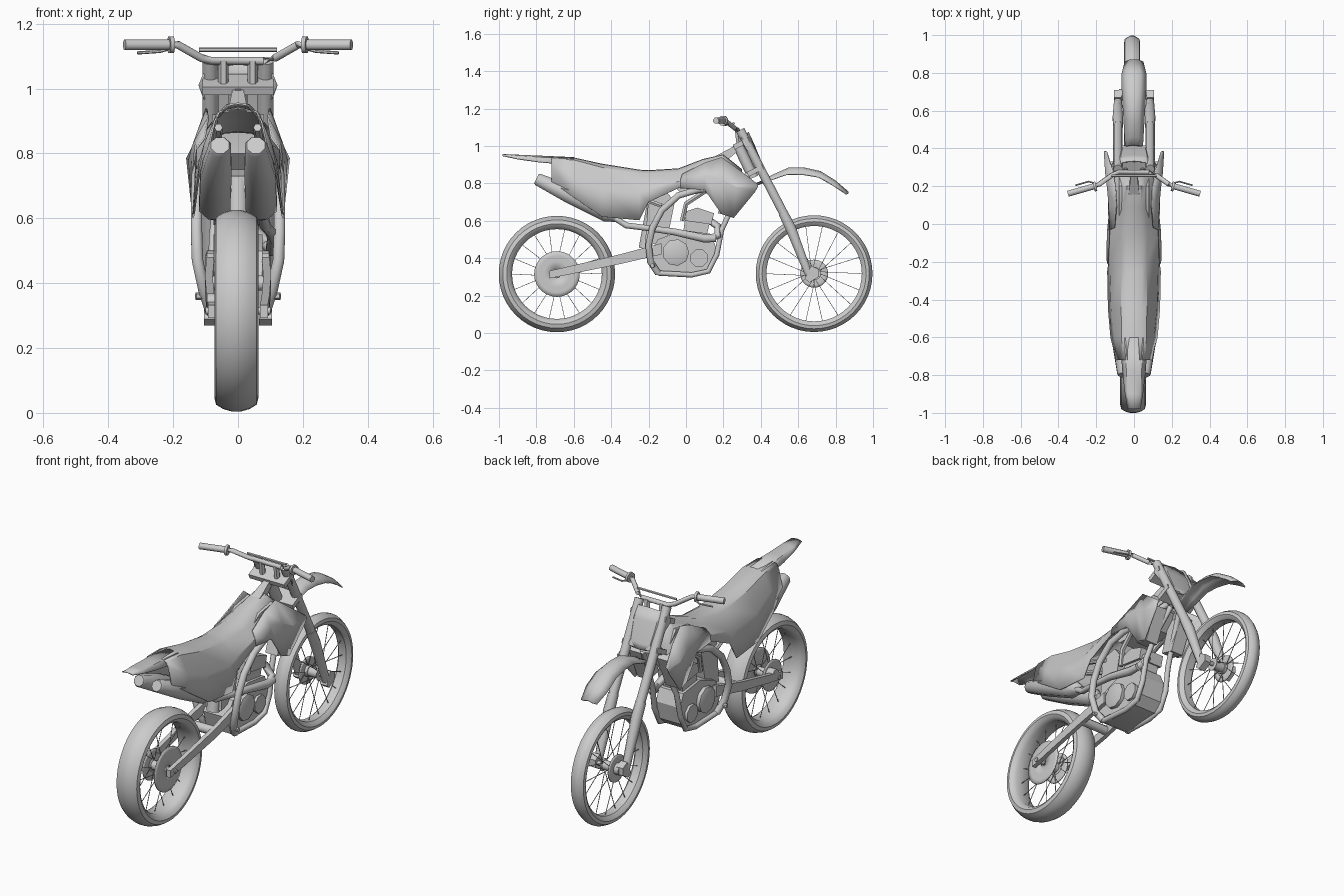
import bpy, bmesh
from math import sin, cos, pi, radians
from mathutils import Vector

if "Cube" in bpy.data.objects:
    bpy.data.objects.remove(bpy.data.objects["Cube"])

grey = bpy.data.materials.new("plain grey")
grey.use_nodes = True
grey.diffuse_color = (0.6, 0.6, 0.6, 1)
grey.node_tree.nodes["Principled BSDF"].inputs["Base Color"].default_value = (0.6, 0.6, 0.6, 1)


def finish(bm, name, angle=35):
    bmesh.ops.recalc_face_normals(bm, faces=bm.faces)
    me = bpy.data.meshes.new(name)
    bm.to_mesh(me)
    bm.free()
    ob = bpy.data.objects.new(name, me)
    bpy.context.collection.objects.link(ob)
    me.materials.append(grey)
    bpy.ops.object.select_all(action='DESELECT')
    ob.select_set(True)
    bpy.context.view_layer.objects.active = ob
    bpy.ops.object.shade_smooth_by_angle(angle=radians(angle))
    return ob


def skin(bm, rows, closed=False, wrap=False):
    """Joins rows of points with quads."""
    vs = [[bm.verts.new(p) for p in r] for r in rows]
    n, m = len(vs), len(vs[0])
    for i in range(n if wrap else n - 1):
        for j in range(m if closed else m - 1):
            a, b = vs[i], vs[(i + 1) % n]
            bm.faces.new((a[j], a[(j + 1) % m], b[(j + 1) % m], b[j]))
    return vs


def add_tube(bm, pts, radii, n=8):
    pts = [Vector(p) for p in pts]
    rows = []
    for i, p in enumerate(pts):
        t = (pts[min(i + 1, len(pts) - 1)] - pts[max(i - 1, 0)]).normalized()
        u = t.cross(Vector((1, 0, 0)) if abs(t.x) < 0.8 else Vector((0, 0, 1))).normalized()
        v = t.cross(u)
        r = radii[i] if isinstance(radii, (list, tuple)) else radii
        rows.append([p + r * (cos(2 * pi * (k + .5) / n) * u + sin(2 * pi * (k + .5) / n) * v) for k in range(n)])
    vs = skin(bm, rows, closed=True)
    bm.faces.new(vs[0])
    bm.faces.new(vs[-1])


def tube(name, pts, radii, n=8, mirror=False):
    for side in ((1, -1) if mirror else (1,)):
        bm = bmesh.new()
        add_tube(bm, [(side * x, y, z) for x, y, z in pts], radii, n)
        finish(bm, name if not mirror else ("left_" if side > 0 else "right_") + name, 50)


def slab(name, outline, x0, x1):
    """Side outline (y, z) extruded across x."""
    bm = bmesh.new()
    vs = skin(bm, [[(x, y, z) for y, z in outline] for x in (x0, x1)], closed=True)
    bm.faces.new(vs[0])
    bm.faces.new(vs[1])
    return finish(bm, name, 30)


def shell(name, rows, mirror_x=True, thick=0.006):
    """Half cross-sections mirrored over x and given thickness."""
    bm = bmesh.new()
    full = [[(-x, y, z) for x, y, z in reversed(r) if x > 0] + list(r) for r in rows]
    skin(bm, full)
    ob = finish(bm, name, 32)
    mod = ob.modifiers.new("thickness", 'SOLIDIFY')
    mod.thickness = thick
    return ob


def wheel(name, cx, cy, cz, R, ri, w):
    prof = [(.55, ri), (.85, ri + .012), (1, ri + .4 * (R - ri)), (.92, ri + .7 * (R - ri)),
            (.6, R - .008), (.2, R)]
    prof = [(w * a, r) for a, r in prof]
    prof += [(-a, r) for a, r in reversed(prof)]
    bm = bmesh.new()
    rows = [[(cx + a, cy + r * cos(t), cz + r * sin(t)) for a, r in prof]
            for t in (2 * pi * k / 48 for k in range(48))]
    skin(bm, rows, closed=True, wrap=True)
    finish(bm, name + "_tyre", 40)
    bm = bmesh.new()
    for k in range(18):
        s = 1 if k % 2 else -1
        t = 2 * pi * k / 18
        q = t + (.35 if k % 4 < 2 else -.35)
        add_tube(bm, [(cx + s * .03, cy + .03 * cos(q), cz + .03 * sin(q)),
                      (cx, cy + (ri + .005) * cos(t), cz + (ri + .005) * sin(t))], .002, 4)
    finish(bm, name + "_spokes")
    tube(name + "_hub", [(cx - .04, cy, cz), (cx - .035, cy, cz), (cx + .035, cy, cz), (cx + .04, cy, cz)],
         [.036, .026, .026, .036], 12)
    tube(name + "_axle", [(-.1, cy, cz), (.1, cy, cz)], .012)


def disc(name, x, cy, cz, radii, holes):
    """Flat ring with a circle of cut-out windows."""
    n = holes * 4
    bm = bmesh.new()
    rows = [[(x, cy + r * cos(2 * pi * k / n), cz + r * sin(2 * pi * k / n)) for k in range(n)] for r in radii]
    skin(bm, rows, closed=True)
    bm.faces.ensure_lookup_table()
    bmesh.ops.delete(bm, geom=[f for f in bm.faces if n <= f.index < 2 * n and f.index % 4 < 2], context='FACES')
    ob = finish(bm, name)
    ob.modifiers.new("thickness", 'SOLIDIFY').thickness = .006


# Wheels, sprocket and brake discs
wheel("front_wheel", -.01, .685, .317, .312, .255, .042)
wheel("rear_wheel", -.005, -.69, .315, .311, .24, .068)
disc("rear_sprocket", .052, -.69, .315, (.02, .07, .098, .122), 7)
disc("rear_brake_disc", -.052, -.69, .315, (.02, .05, .07, .085), 7)
disc("front_brake_disc", -.052, .685, .317, (.02, .045, .06, .075), 7)

# Front forks with clamps and axle lugs
tube("fork_upper", [(.085, .29, 1.085), (.085, .545, .595)], .025, 10, True)
tube("fork_lower", [(.085, .52, .64), (.085, .56, .56), (.085, .665, .29)], [.028, .03, .021], 8, True)
for s in (1, -1):
    slab("axle_lug", [(.635, .29), (.66, .27), (.71, .30), (.71, .34), (.67, .36)], s * .065, s * .105)
tube("front_axle_sleeve", [(-.08, .685, .317), (-.03, .685, .317)], .032, 10)
for name, y, z in (("upper_clamp", .31, 1.02), ("lower_clamp", .385, .875)):
    slab(name, [(y - .05, z - .04), (y + .03, z), (y + .02, z + .025), (y - .06, z - .015)], -.11, .11)
tube("steering_head", [(0, .275, 1.01), (0, .36, .83)], .03, 10)
tube("steering_bracket", [(0, .17, .92), (0, .29, 1.0)], [.04, .02], 4)

# Handlebar, crossbar, grips and levers
half = [(.08, .275, 1.085), (.115, .26, 1.095), (.185, .21, 1.135), (.21, .2, 1.135), (.35, .16, 1.135)]
tube("handlebar", [(-x, y, z) for x, y, z in reversed(half)] + half, .013, 8)
tube("crossbar", [(-.12, .255, 1.12), (.12, .255, 1.12)], .007, 6)
tube("grip", [(.21, .2, 1.135), (.35, .16, 1.135)], .017, 8, True)
tube("lever_mount", [(.2, .2, 1.135), (.213, .197, 1.135)], .028, 8, True)
tube("lever", [(.205, .215, 1.125), (.24, .225, 1.115), (.31, .205, 1.11)], .005, 6, True)
tube("bar_riser", [(.045, .285, 1.0), (.045, .275, 1.085)], .016, 6, True)

# Number plate
shell("number_plate", [[(0, .335, 1.075), (.06, .33, 1.07), (.1, .29, 1.065)],
                       [(0, .365, 1.01), (.07, .36, 1.01), (.122, .31, 1.01)],
                       [(0, .41, .90), (.06, .405, .90), (.085, .37, .91)],
                       [(0, .42, .87), (.045, .415, .87), (.06, .39, .88)]])

# Front mudguard: spine, edge and drooping skirt
guard = [(.38, .80, .045, .0), (.46, .845, .05, .025), (.55, .885, .055, .035), (.63, .885, .06, .035),
         (.72, .865, .065, .03), (.80, .815, .067, .025), (.87, .755, .05, .012)]
shell("front_mudguard", [[(0, y, z), (w * .5, y, z - .006), (w, y - .01, z - d)] for y, z, w, d in guard])

# Seat and side panels: centre, seat edge, belt, lower edge
body = [(-.72, .942, .93, .06, .90, .075, .81, .095), (-.6, .938, .925, .066, .83, .105, .725, .125),
        (-.45, .905, .885, .068, .77, .122, .622, .138), (-.25, .873, .855, .07, .75, .128, .603, .142),
        (-.2, .87, .853, .07, .77, .128, .7, .135), (-.04, .88, .86, .07, .81, .128, .775, .132),
        (.09, .93, .905, .062, .84, .12, .765, .133), (.2, .955, .925, .06, .86, .11, .765, .125),
        (.3, .875, .86, .05, .82, .09, .765, .1)]
shell("seat_and_panels", [[(0, y, a), (.6 * w1, y, a - .003), (w1, y, b), (w2, y, c), (w3, y, d)]
                          for y, a, b, w1, c, w2, d, w3 in body])
shell("rear_mudguard", [[(0, -.6, .94), (.05, -.6, .932), (.075, -.6, .90)],
                        [(0, -.78, .948), (.04, -.78, .94), (.062, -.78, .915)],
                        [(0, -.9, .953), (.035, -.9, .948), (.048, -.9, .932)],
                        [(0, -.98, .957), (.022, -.98, .954), (.034, -.98, .95)]])

# Radiator shrouds, flared towards the front wheel
for s in (1, -1):
    bm = bmesh.new()
    skin(bm, [[(s * x, y, z) for x, y, z in r] for r in (
        [(.105, -.02, .85), (.128, -.03, .82), (.134, -.03, .775)],
        [(.095, .1, .91), (.135, .1, .84), (.138, .1, .765)],
        [(.1, .19, .94), (.143, .19, .82), (.138, .19, .635)],
        [(.115, .28, .875), (.153, .27, .78), (.142, .255, .615)],
        [(.148, .385, .795), (.16, .385, .785), (.157, .37, .755)])])
    ob = finish(bm, "left_shroud" if s > 0 else "right_shroud", 25)
    ob.modifiers.new("thickness", 'SOLIDIFY').thickness = .006
    slab("radiator", [(.17, .64), (.25, .62), (.33, .8), (.24, .84)], s * .05, s * .125)

# Twin silencers and exhaust pipe
tube("silencer", [(.055, -.8, .825), (.055, -.79, .82), (.068, -.62, .74), (.072, -.42, .64), (.06, -.36, .61)],
     [.03, .036, .052, .052, .02], 8, True)
tube("exhaust_pipe", [(.105, .16, .505), (.108, .1, .505), (.11, -.06, .54), (.1, -.2, .56), (.085, -.32, .575),
                      (.07, -.42, .64)], [.02, .024, .02, .017, .017, .017], 8)
tube("header_pipe", [(.03, .1, .62), (.05, .17, .57), (.09, .17, .52), (.105, .12, .505)], .02, 8)

# Engine
slab("crankcase", [(-.17, .32), (-.14, .305), (.09, .315), (.14, .36), (.16, .46), (.13, .53), (-.02, .55),
                   (-.15, .5), (-.2, .42)], -.075, .075)
slab("cylinder", [(-.02, .5), (.1, .48), (.14, .64), (.06, .67), (0, .65)], -.06, .06)
slab("cylinder_head", [(-.005, .6), (.135, .58), (.15, .64), (.06, .67), (0, .65)], -.075, .075)
tube("clutch_cover", [(-.1, -.055, .43), (-.095, -.055, .43), (.095, -.055, .43), (.1, -.055, .43)],
     [.06, .072, .072, .06], 9)
tube("ignition_cover", [(-.09, .07, .4), (.09, .07, .4)], .05, 8)
slab("airbox", [(-.22, .46), (-.1, .5), (-.06, .7), (-.1, .75), (-.2, .73)], -.05, .05)
slab("fuel_tank", [(-.08, .8), (-.02, .74), (.2, .75), (.28, .83), (.2, .92), (.08, .9)], -.08, .08)
tube("shock", [(0, -.17, .72), (0, -.22, .45)], .035, 10)

# Frame cradle, down tubes and rear subframe
tube("main_frame_tube", [(.04, .33, .84), (.09, .2, .78), (.115, .06, .765), (.125, -.04, .735), (.128, -.13, .655),
                         (.128, -.18, .56), (.125, -.2, .47), (.105, -.19, .38), (.085, -.15, .32)], .019, 8, True)
tube("cradle_tube", [(.03, .34, .82), (.06, .25, .68), (.075, .19, .55), (.08, .165, .42), (.08, .12, .33),
                     (.08, .03, .31), (.085, -.15, .32)], .015, 8, True)
tube("brace_tube", [(.1, .12, .77), (.08, .0, .69), (.075, -.02, .6)], .014, 6, True)
tube("subframe_tube", [(.09, -.13, .68), (.07, -.4, .78), (.06, -.65, .88)], .013, 6, True)
tube("footpeg", [(.08, -.17, .36), (.13, -.18, .36)], .012, 6, True)

# Swingarm
for s in (1, -1):
    bm = bmesh.new()
    ends = [(.085, -.13, .45, .03), (.09, -.35, .395, .026), (.085, -.6, .34, .022), (.08, -.73, .312, .02)]
    vs = skin(bm, [[(s * (x + a), y, z + b * h) for a, b in ((-.012, -1), (.012, -1), (.012, 1), (-.012, 1))]
                   for x, y, z, h in ends], closed=True)
    bm.faces.new(vs[0])
    bm.faces.new(vs[-1])
    finish(bm, "left_swingarm" if s > 0 else "right_swingarm", 25)
tube("swingarm_cross_tube", [(-.09, -.33, .4), (.09, -.33, .4)], .025, 8)
tube("rear_caliper", [(-.095, -.66, .34), (-.04, -.66, .34)], .03, 8)
